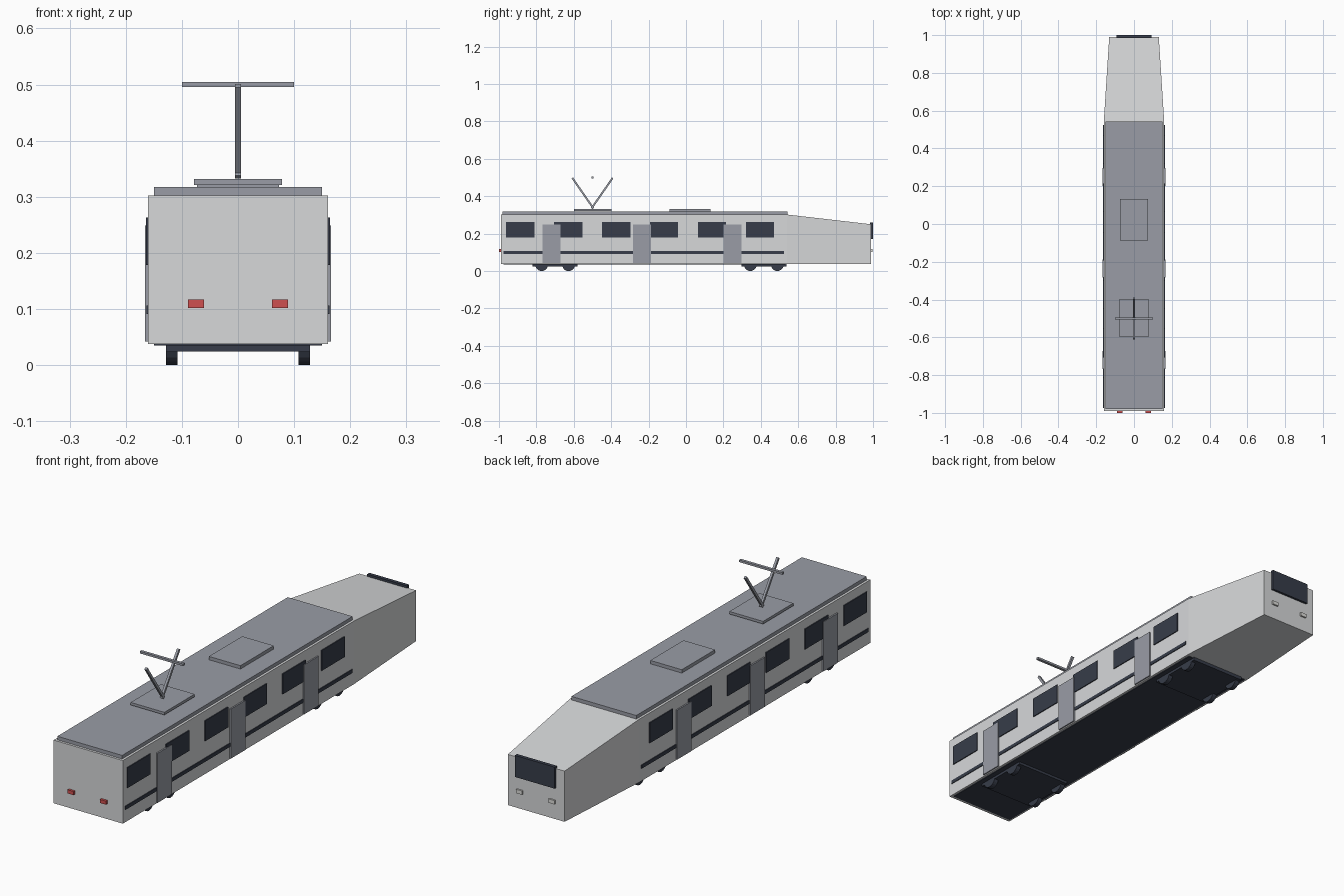
import bpy
import bmesh
from math import pi
from mathutils import Vector

cube = bpy.data.objects.get("Cube")
if cube:
    bpy.data.objects.remove(cube, do_unlink=True)


def material(name, rgb):
    m = bpy.data.materials.new(name)
    m.use_nodes = True
    color = (*rgb, 1)
    m.diffuse_color = color
    m.node_tree.nodes["Principled BSDF"].inputs["Base Color"].default_value = color
    return m


PALE = material("pale grey paint", (0.68, 0.69, 0.70))
GREY = material("mid grey metal", (0.32, 0.335, 0.38))
DARK = material("dark blue grey", (0.038, 0.046, 0.068))
RED = material("red lamp", (0.62, 0.08, 0.08))
LAMP = material("white lamp", (0.72, 0.72, 0.70))


def add_object(name, bm, mat):
    bmesh.ops.recalc_face_normals(bm, faces=bm.faces)
    mesh = bpy.data.meshes.new(name)
    bm.to_mesh(mesh)
    bm.free()
    mesh.materials.append(mat)
    ob = bpy.data.objects.new(name, mesh)
    bpy.context.collection.objects.link(ob)
    return ob


def box(name, x, y, z, mat):
    """Box from (min, max) ranges on each axis."""
    bm = bmesh.new()
    bmesh.ops.create_cube(bm, size=1)
    for v in bm.verts:
        v.co = [r[0] if c < 0 else r[1] for c, r in zip(v.co, (x, y, z))]
    return add_object(name, bm, mat)


def sides(name, x, y, z, mat):
    """The same box on the left and the right."""
    box(name + "_left", x, y, z, mat)
    box(name + "_right", (-x[1], -x[0]), y, z, mat)


def rod(name, a, b, width, mat):
    """Square bar between two points."""
    a, b = Vector(a), Vector(b)
    bm = bmesh.new()
    bmesh.ops.create_cube(bm, size=1)
    bmesh.ops.scale(bm, vec=(width, width, (b - a).length), verts=bm.verts)
    ob = add_object(name, bm, mat)
    ob.location = (a + b) / 2
    ob.rotation_euler = (b - a).to_track_quat("Z", "X").to_euler()


# Car body
box("body", (-0.16, 0.16), (-0.99, 0.54), (0.038, 0.302), PALE)

# Tapered nose: lower and narrower at its far end
nose = box("nose", (-0.16, 0.16), (0.54, 0.99), (0.038, 0.302), PALE)
for v in nose.data.vertices:
    if v.co.y > 0.9:
        v.co.x *= 0.82
        if v.co.z > 0.1:
            v.co.z = 0.25

# Roof, hatch and underframe
box("roof", (-0.15, 0.15), (-0.98, 0.543), (0.302, 0.317), GREY)
box("roof_hatch", (-0.073, 0.073), (-0.088, 0.132), (0.315, 0.331), GREY)
box("underframe", (-0.15, 0.15), (-0.975, 0.53), (0.035, 0.04), DARK)

# Side windows, doors and stripe
for i in range(6):
    y = -0.887 + 0.2565 * i
    sides(f"window_{i + 1}", (0.158, 0.164), (y - 0.076, y + 0.076), (0.178, 0.263), DARK)
for i in range(3):
    y = -0.72 + 0.484 * i
    sides(f"door_{i + 1}", (0.157, 0.166), (y - 0.048, y + 0.048), (0.042, 0.249), GREY)
sides("stripe", (0.158, 0.163), (-0.975, 0.525), (0.091, 0.106), DARK)

# Lamps and windscreen on the two ends
sides("tail_lamp", (0.061, 0.089), (-1.0, -0.985), (0.102, 0.117), RED)
sides("head_lamp", (0.061, 0.089), (0.985, 0.997), (0.102, 0.118), LAMP)
box("windscreen", (-0.092, 0.092), (0.985, 1.0), (0.17, 0.26), DARK)

# Bogies with two axles each
for end, y in (("front", -0.70), ("rear", 0.416)):
    box(f"{end}_bogie", (-0.128, 0.128), (y - 0.12, y + 0.12), (0.024, 0.038), DARK)
    for axle, dy in enumerate((-0.072, 0.072)):
        for side, s in (("left", 1), ("right", -1)):
            bm = bmesh.new()
            bmesh.ops.create_cone(bm, cap_ends=True, segments=20, radius1=0.034,
                                  radius2=0.034, depth=0.02)
            wheel = add_object(f"{end}_wheel_{axle + 1}_{side}", bm, DARK)
            wheel.location = (s * 0.118, y + dy, 0.034)
            wheel.rotation_euler = (0, pi / 2, 0)

# Current collector on the roof
box("collector_base", (-0.078, 0.078), (-0.598, -0.398), (0.321, 0.332), GREY)
rod("collector_arm_front", (0, -0.495, 0.335), (0, -0.608, 0.498), 0.01, GREY)
rod("collector_arm_rear", (0, -0.505, 0.335), (0, -0.392, 0.498), 0.01, GREY)
box("contact_bar", (-0.1, 0.1), (-0.506, -0.494), (0.496, 0.505), GREY)
